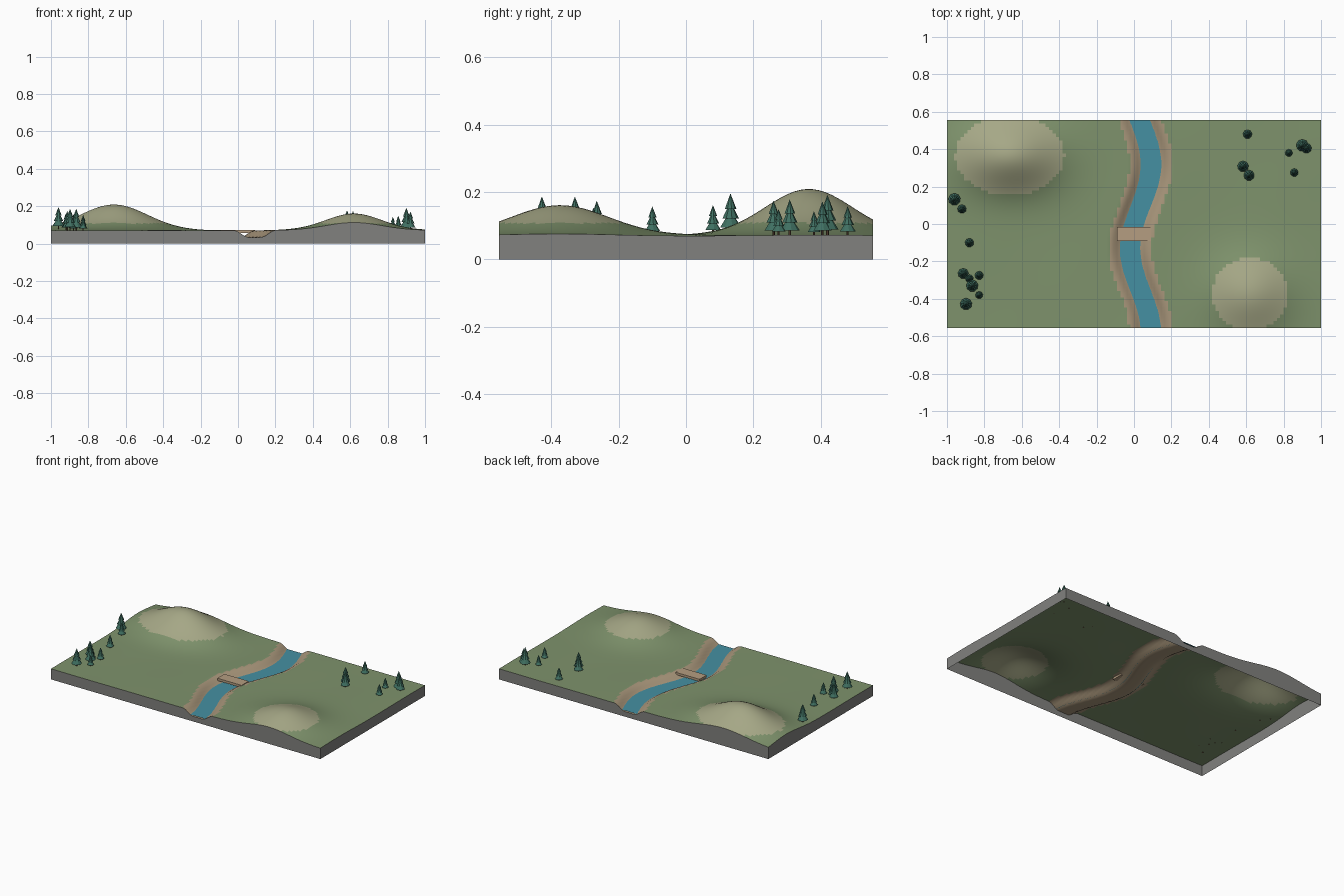
import bpy, bmesh, math
from math import cos, pi, exp, sin

if "Cube" in bpy.data.objects:
    bpy.data.objects.remove(bpy.data.objects["Cube"])

HX, HY = 1.0, 0.555
GROUND, WATER_Z = 0.071, 0.041


def mat(name, r, g, b):
    m = bpy.data.materials.new(name)
    m.diffuse_color = (r, g, b, 1)
    m.use_nodes = True
    m.node_tree.nodes["Principled BSDF"].inputs["Base Color"].default_value = m.diffuse_color
    return m


GRASS = mat("grass", .21, .29, .15)
SAND = mat("sand", .40, .31, .20)
HILLTOP = mat("dry grass", .38, .39, .24)
STONE = mat("stone", .22, .22, .21)
WATER = mat("water", .06, .28, .36)
WOOD = mat("wood", .46, .34, .22)
BARK = mat("bark", .12, .07, .04)
LEAF = mat("needles", .05, .16, .12)


def make(name, bm, mats):
    me = bpy.data.meshes.new(name)
    bm.to_mesh(me)
    bm.free()
    for m in mats:
        me.materials.append(m)
    ob = bpy.data.objects.new(name, me)
    bpy.context.collection.objects.link(ob)
    return ob


def river_x(y):
    return .035 + .056 * cos(2 * pi * (y - .32) / .9)


def hill(x, y, cx, cy, sx, sy, h):
    return h * exp(-((x - cx) / sx) ** 2 / 2 - ((y - cy) / sy) ** 2 / 2)


def height(x, y):
    z = GROUND + .0012 * sin(9 * x + 2) * cos(8 * y)
    z += hill(x, y, -.665, .365, .178, .13, .139)
    z += hill(x, y, .62, -.375, .15, .145, .091)
    t = min(1, max(0, (abs(x - river_x(y)) - .035) / .075))
    return z - .037 * (1 - t * t * (3 - 2 * t))


# terrain sheet with painted grass, hilltops and river banks
NX, NY = 110, 62
bm = bmesh.new()
grid = [[bm.verts.new((x, y, height(x, y)))
         for x in (-HX + 2 * HX * i / NX for i in range(NX + 1))]
        for y in (-HY + 2 * HY * j / NY for j in range(NY + 1))]
for j in range(NY):
    for i in range(NX):
        f = bm.faces.new((grid[j][i], grid[j][i + 1], grid[j + 1][i + 1], grid[j + 1][i]))
        f.smooth = True
        c = f.calc_center_median()
        if abs(c.x - river_x(c.y)) < .115:
            f.material_index = 1
        elif c.z > .108:
            f.material_index = 2
make("terrain", bm, [GRASS, SAND, HILLTOP])

# side walls down to the table, open underneath
bm = bmesh.new()
n = 100
for ends in (((-HX, -HY), (HX, -HY)), ((HX, -HY), (HX, HY)),
             ((HX, HY), (-HX, HY)), ((-HX, HY), (-HX, -HY))):
    (x0, y0), (x1, y1) = ends
    n = NX if y0 == y1 else NY
    row = []
    for k in range(n + 1):
        x, y = x0 + (x1 - x0) * k / n, y0 + (y1 - y0) * k / n
        row.append((bm.verts.new((x, y, 0)), bm.verts.new((x, y, height(x, y)))))
    for a, b in zip(row, row[1:]):
        bm.faces.new((a[0], b[0], b[1], a[1]))
make("side_walls", bm, [STONE])

# river ribbon
bm = bmesh.new()
row = []
for k in range(61):
    y = -HY + 2 * HY * k / 60
    row.append([bm.verts.new((river_x(y) + s * .056, y, WATER_Z)) for s in (-1, 1)])
for a, b in zip(row, row[1:]):
    bm.faces.new((a[0], a[1], b[1], b[0]))
make("river", bm, [WATER])

# footbridge deck
bm = bmesh.new()
bmesh.ops.create_cube(bm, size=1)
for v in bm.verts:
    v.co = (v.co.x * .18, v.co.y * .075 - .053, v.co.z * .016 + .066)
make("bridge_deck", bm, [WOOD])


def cone(bm, x, y, z0, z1, r0, r1, sides, mi):
    old = set(bm.faces)
    vs = bmesh.ops.create_cone(bm, cap_ends=True, segments=sides, radius1=r0,
                               radius2=r1, depth=z1 - z0)["verts"]
    bmesh.ops.translate(bm, verts=vs, vec=(x, y, (z0 + z1) / 2))
    for f in set(bm.faces) - old:
        f.material_index = mi


# conifers: x, y, total height
trees = [(-.96, .132, .120), (-.92, .08, .088), (-.88, -.10, .088),
         (-.913, -.265, .105), (-.88, -.292, .08), (-.865, -.33, .118),
         (-.828, -.275, .085), (-.828, -.38, .075), (-.898, -.428, .118),
         (.607, .48, .090), (.583, .308, .110), (.615, .26, .106),
         (.828, .38, .074), (.90, .42, .122), (.922, .405, .102), (.857, .275, .08)]
for x, y, h in trees:
    z = height(x, y) - .002
    r = .27 * h
    bm = bmesh.new()
    cone(bm, x, y, z, z + .3 * h, .035 * h, .035 * h, 6, 0)
    cone(bm, x, y, z + .16 * h, z + .58 * h, r, 0, 9, 1)
    cone(bm, x, y, z + .38 * h, z + .80 * h, r * .78, 0, 9, 1)
    cone(bm, x, y, z + .62 * h, z + h, r * .54, 0, 9, 1)
    make("conifer", bm, [BARK, LEAF])
